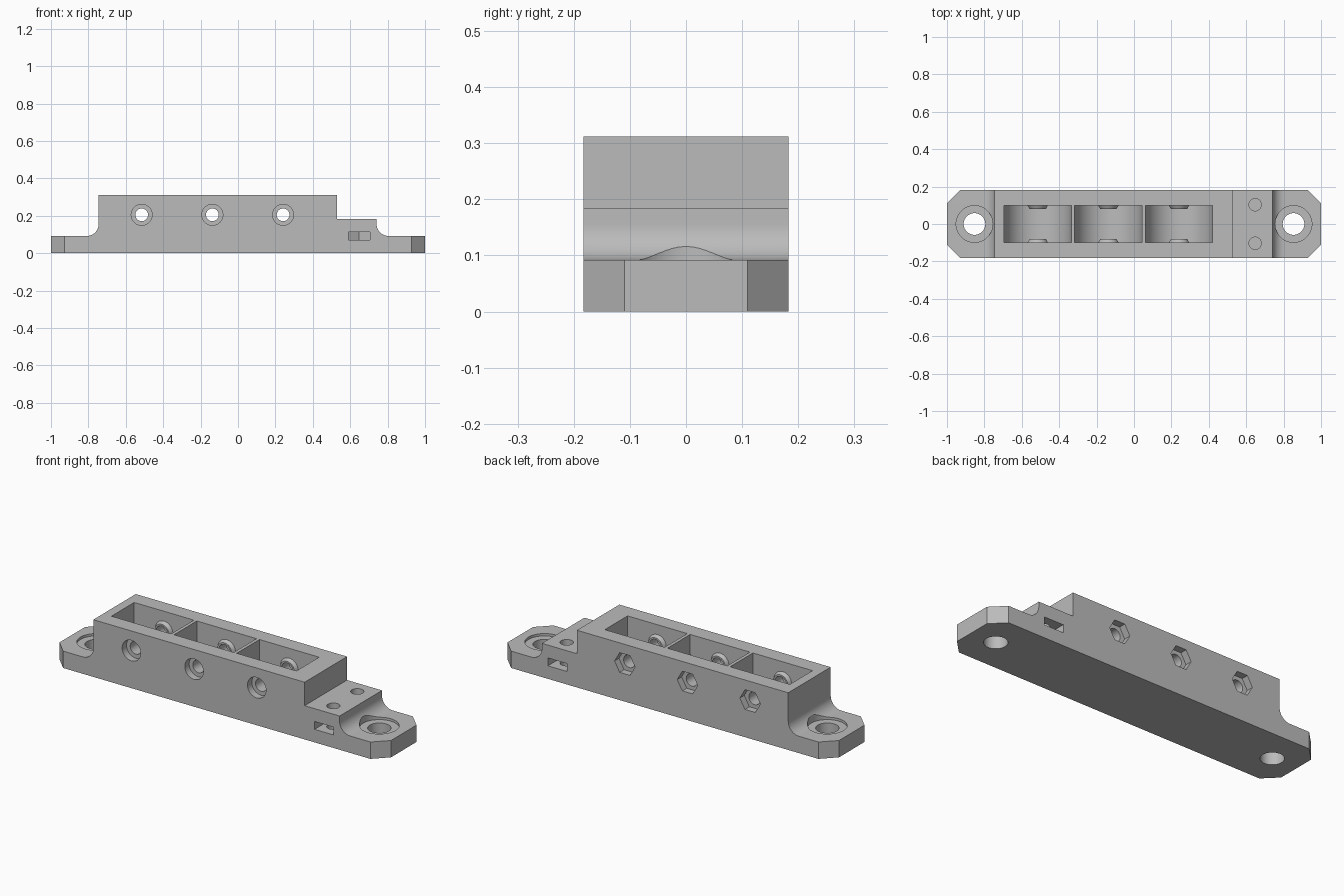
import bpy, bmesh, math
from mathutils import Vector

cube = bpy.data.objects.get("Cube")
if cube:
    bpy.data.objects.remove(cube)

grey = bpy.data.materials.new("plain grey")
grey.use_nodes = True
colour = (0.5, 0.5, 0.5, 1)
grey.diffuse_color = colour
grey.node_tree.nodes["Principled BSDF"].inputs["Base Color"].default_value = colour


def loft(name, low, high):
    """Solid between two matching loops of 3D points."""
    bm = bmesh.new()
    a = [bm.verts.new(p) for p in low]
    b = [bm.verts.new(p) for p in high]
    bm.faces.new(a)
    bm.faces.new(b)
    for i in range(len(a)):
        j = (i + 1) % len(a)
        bm.faces.new((a[i], a[j], b[j], b[i]))
    bmesh.ops.recalc_face_normals(bm, faces=bm.faces)
    mesh = bpy.data.meshes.new(name)
    bm.to_mesh(mesh)
    bm.free()
    mesh.materials.append(grey)
    obj = bpy.data.objects.new(name, mesh)
    bpy.context.collection.objects.link(obj)
    return obj


def prism_y(name, pts, y0, y1):
    return loft(name, [(x, y0, z) for x, z in pts], [(x, y1, z) for x, z in pts])


def prism_z(name, pts, z0, z1):
    return loft(name, [(x, y, z0) for x, y in pts], [(x, y, z1) for x, y in pts])


def arc(cx, cy, r, start=0, end=360, n=48):
    """Points on an arc; a full circle does not repeat its first point."""
    count = n if end - start == 360 else n + 1
    angles = [math.radians(start + (end - start) * i / n) for i in range(count)]
    return [(cx + r * math.cos(a), cy + r * math.sin(a)) for a in angles]


def rect(x0, x1, y0, y1):
    return [(x0, y0), (x1, y0), (x1, y1), (x0, y1)]


HALF = 0.183       # half depth of the body
BASE = 0.092       # height of the end tabs
TOP = 0.312
FILLET = 0.064
AXLE_Z = 0.205
BAYS = [-0.515, -0.137, 0.241]

# Body side profile, with a fillet above each tab
profile = [(-1, 0), (1, 0), (1, BASE)]
profile += arc(0.741 + FILLET, BASE + FILLET, FILLET, 270, 180, 16)
profile += [(0.741, 0.184), (0.53, 0.184), (0.53, TOP), (-0.745, TOP)]
profile += arc(-0.745 - FILLET, BASE + FILLET, FILLET, 0, -90, 16)
profile += [(-1, BASE)]
body = prism_y("mount_body", profile, -HALF, HALF)


def combine(tool, operation="DIFFERENCE"):
    tool.hide_render = True
    mod = body.modifiers.new(tool.name, "BOOLEAN")
    mod.operation = operation
    mod.solver = "EXACT"
    mod.object = tool
    graph = bpy.context.evaluated_depsgraph_get()
    mesh = bpy.data.meshes.new_from_object(body.evaluated_get(graph))
    body.modifiers.clear()
    body.data = mesh
    bpy.data.objects.remove(tool)


# Chamfered plan outline
c = 0.11
plan = [(-1, -c), (-0.927, -0.2), (0.927, -0.2), (1, -c)]
k = 0.927
plan = [(-1, -c), (-k, -HALF), (k, -HALF), (1, -c),
        (1, c), (k, HALF), (-k, HALF), (-1, c)]
combine(prism_z("plan_outline", plan, -0.1, 0.5), "INTERSECT")

# Mounting holes with shallow counterbores
for x in (-0.853, 0.853):
    combine(prism_z("mount_hole", arc(x, 0, 0.058), -0.1, 0.5))
    combine(prism_z("mount_counterbore", arc(x, 0, 0.098), 0.079, 0.5))

for x in BAYS:
    # Round-bottomed wheel bay
    bay = arc(x, AXLE_Z, 0.18, 180, 360) + [(x + 0.18, 0.5), (x - 0.18, 0.5)]
    combine(prism_y("wheel_bay", bay, -0.098, 0.098))
    # Tapered axle bosses on the inside walls
    for s in (-1, 1):
        wide = [(px, s * 0.11, pz) for px, pz in arc(x, AXLE_Z, 0.06)]
        tip = [(px, s * 0.079, pz) for px, pz in arc(x, AXLE_Z, 0.043)]
        combine(loft("axle_boss", wide, tip), "UNION")
    # Axle bore, round head recess in front, hexagonal nut recess behind
    combine(prism_y("axle_bore", arc(x, AXLE_Z, 0.034), -0.3, 0.3))
    combine(prism_y("head_recess", arc(x, AXLE_Z, 0.056), -0.3, -0.145))
    combine(prism_y("nut_recess", arc(x, AXLE_Z, 0.062, n=6), 0.145, 0.3))

# Clamp screw holes and their side nut slots in the lower step
for s in (-1, 1):
    y = s * 0.103
    slot = [(0.59, s * 0.3), (0.59, s * 0.07), (0.6475, s * 0.037),
            (0.705, s * 0.07), (0.705, s * 0.3)]
    combine(prism_z("nut_slot", slot, 0.071, 0.114))
    combine(prism_z("clamp_screw_hole", arc(0.6475, y, 0.033), 0.03, 0.3))

# Smooth the curved walls, keep edges sharp
bpy.ops.object.select_all(action="DESELECT")
body.select_set(True)
bpy.context.view_layer.objects.active = body
bpy.ops.object.shade_smooth_by_angle(angle=math.radians(25))
